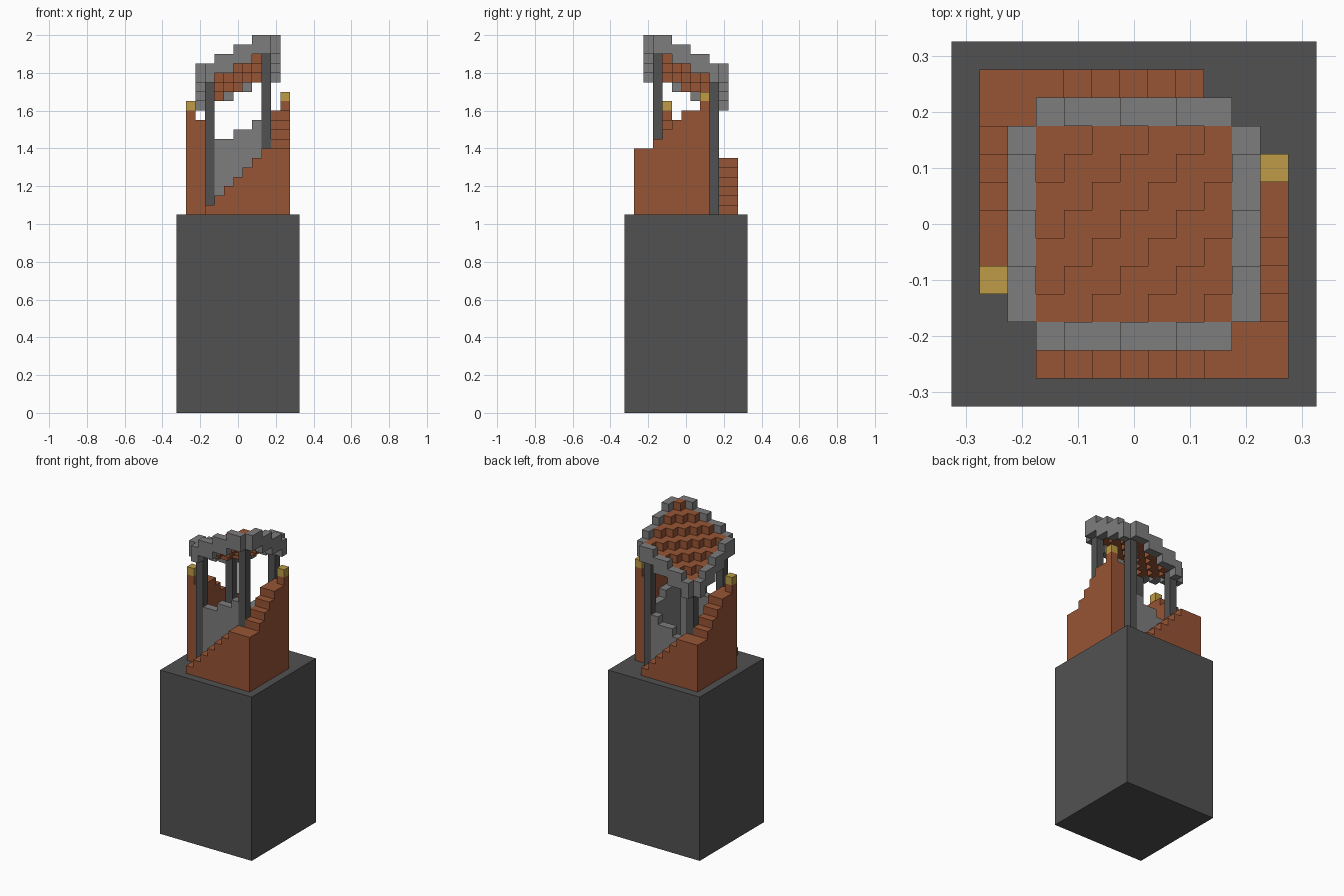
import bpy, bmesh, math
from mathutils import Vector

if "Cube" in bpy.data.objects:
    bpy.data.objects.remove(bpy.data.objects["Cube"])

U = 0.05      # block size
FLOOR = 21    # plinth height in blocks


def material(name, rgb):
    m = bpy.data.materials.new(name)
    m.diffuse_color = (*rgb, 1)
    m.use_nodes = True
    m.node_tree.nodes["Principled BSDF"].inputs["Base Color"].default_value = m.diffuse_color
    return m


dark = material("dark_stone", (0.083, 0.083, 0.083))
grey = material("light_stone", (0.205, 0.205, 0.205))
brown = material("brown_brick", (0.31, 0.089, 0.036))
gold = material("gold", (0.51, 0.33, 0.061))

DIRS = [Vector(d) for d in ((1, 0, 0), (-1, 0, 0), (0, 1, 0),
                            (0, -1, 0), (0, 0, 1), (0, 0, -1))]


def blocks(name, columns, mat):
    """Outer skin of block columns, given as {(i, j): (bottom, top)}."""
    cells = {(i, j, k) for (i, j), (a, b) in columns.items() for k in range(a, b)}
    bm = bmesh.new()
    for c in sorted(cells):
        for n in DIRS:
            if tuple(int(a + b) for a, b in zip(c, n)) in cells:
                continue
            u = Vector((n.y, n.z, n.x))
            v = n.cross(u)
            mid = Vector((c[0], c[1], c[2] + 0.5)) + n / 2
            quad = [mid + (u * a + v * b) / 2
                    for a, b in ((-1, -1), (1, -1), (1, 1), (-1, 1))]
            bm.faces.new([bm.verts.new(p * U) for p in quad])
    bmesh.ops.remove_doubles(bm, verts=bm.verts, dist=0.001)
    bmesh.ops.dissolve_limit(bm, angle_limit=math.radians(1),
                             verts=bm.verts, edges=bm.edges)
    me = bpy.data.meshes.new(name)
    bm.to_mesh(me)
    bm.free()
    me.materials.append(mat)
    ob = bpy.data.objects.new(name, me)
    bpy.context.collection.objects.link(ob)
    return ob


# Plinth
blocks("plinth", {(i, j): (0, FLOOR) for i in range(-6, 7) for j in range(-6, 7)}, dark)


# Two winding stairs, each two blocks wide; side = 1 is front/right, -1 back/left
def stair(name, side, first, base):
    cols = {}
    for n, i in enumerate(range(first, 4)):          # straight flight
        for j in (-5, -4):
            cols[i, j] = base + n
    corner = base + 3 - first
    for i in (4, 5):
        for j in (-5, -4):                           # corner landing
            cols[i, j] = corner
        for j in range(-3, 3):                       # second flight
            cols[i, j] = corner + min(j + 4, 4)
    cols[5, 2] += 1                                  # end post
    top = cols[5, 2]
    blocks(name, {(i * side, j * side): (FLOOR, h) for (i, j), h in cols.items()}, brown)
    blocks(name + "_lamp", {(5 * side, 2 * side): (top, top + 1)}, gold)


stair("front_stair", 1, -3, 22)
stair("back_stair", -1, -2, 22)


# Roof slopes diagonally, one block for every two steps of i - j
def slope(i, j):
    return 36 + (i - j) // 2


inner = range(-3, 4)
blocks("roof_tiles", {(i, j): (slope(i, j), slope(i, j) + 1)
                      for i in inner for j in inner}, brown)

# Rim around the roof, two blocks tall
rim = {}
for t in inner:
    for i, j, drop in ((t, -4, 1), (4, t, 1), (t, 4, 0), (-4, t, 0)):
        low = slope(i, j) - drop
        rim[i, j] = (low, low + 2)
blocks("roof_rim", rim, grey)

# Corner pillars
for a, b, name in ((-3, -3, "front_left"), (3, -3, "front_right"),
                   (-3, 3, "back_left"), (3, 3, "back_right")):
    blocks(name + "_pillar", {(a, b): (FLOOR, slope(a, b))}, dark)

# Low walls between the pillars, following the rim
for name, di, dj in (("front_wall", 0, -1), ("right_wall", 1, 0),
                     ("back_wall", 0, 1), ("left_wall", -1, 0)):
    cols = {}
    for t in range(-2, 3):
        i, j = (t, 3 * dj) if dj else (3 * di, t)
        top = rim[i + di, j + dj][1] - 9
        cols[i, j] = (FLOOR, min(top, 30) if di else top)
    blocks(name, cols, grey)
